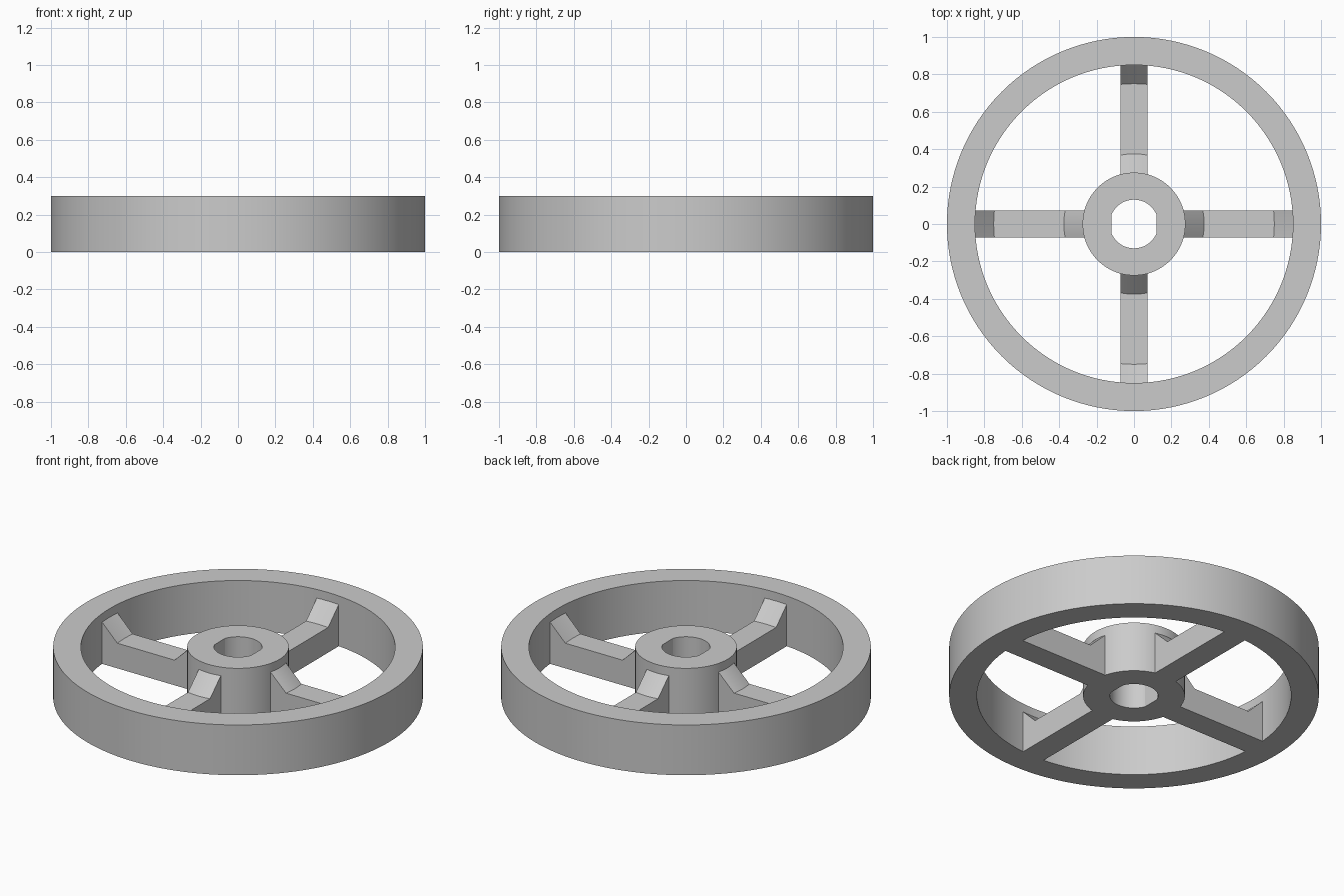
import bpy, bmesh, math

HEIGHT = 0.3
SEGMENTS = 128

cube = bpy.data.objects.get("Cube")
if cube:
    bpy.data.objects.remove(cube)

grey = bpy.data.materials.new("light grey")
grey.use_nodes = True
colour = (0.6, 0.6, 0.6, 1)
grey.diffuse_color = colour
grey.node_tree.nodes["Principled BSDF"].inputs["Base Color"].default_value = colour


def finish(name, bm):
    bmesh.ops.recalc_face_normals(bm, faces=bm.faces)
    mesh = bpy.data.meshes.new(name)
    bm.to_mesh(mesh)
    bm.free()
    mesh.materials.append(grey)
    obj = bpy.data.objects.new(name, mesh)
    bpy.context.collection.objects.link(obj)
    bpy.ops.object.select_all(action='DESELECT')
    obj.select_set(True)
    bpy.context.view_layer.objects.active = obj
    bpy.ops.object.shade_smooth_by_angle(angle=math.radians(15))
    return obj


def ring(name, outer, inner):
    """Upright tube whose inner radius is a function of the angle."""
    bm = bmesh.new()
    loops = []
    for i in range(SEGMENTS):
        a = 2 * math.pi * i / SEGMENTS
        section = [(outer, 0), (outer, HEIGHT), (inner(a), HEIGHT), (inner(a), 0)]
        loops.append([bm.verts.new((r * math.cos(a), r * math.sin(a), z)) for r, z in section])
    for i, here in enumerate(loops):
        there = loops[(i + 1) % SEGMENTS]
        for j in range(4):
            k = (j + 1) % 4
            bm.faces.new((here[j], there[j], there[k], here[k]))
    return finish(name, bm)


def spoke(name, angle, half_width=0.0725, steps=8):
    """Bar with a dished top whose ends follow the hub and rim curves."""
    profile = [(0.274, 0.25), (0.375, 0.15), (0.75, 0.15), (0.851, 0.25)]
    profile += [(r, 0) for r, z in reversed(profile)]
    bm = bmesh.new()
    slices = []
    for i in range(steps + 1):
        y = half_width * (2 * i / steps - 1)
        slices.append([bm.verts.new((math.sqrt(r * r - y * y), y, z)) for r, z in profile])
    count = len(profile)
    for a, b in zip(slices, slices[1:]):
        for j in range(count):
            k = (j + 1) % count
            bm.faces.new((a[j], b[j], b[k], a[k]))
    # Side walls, split into quads
    for s in (slices[0], slices[-1]):
        for j in range(count // 2 - 1):
            bm.faces.new((s[j], s[j + 1], s[count - 2 - j], s[count - 1 - j]))
    obj = finish(name, bm)
    obj.rotation_euler.z = angle
    return obj


# Outer rim
ring("rim", 1, lambda a: 0.85)

# Hub with a round bore flattened on two sides
ring("hub", 0.275, lambda a: min(0.13, 0.12 / max(abs(math.cos(a)), 0.01)))

# Four spokes
for n, side in enumerate(("left", "back", "right", "front")):
    spoke(side + "_spoke", n * math.pi / 2)
